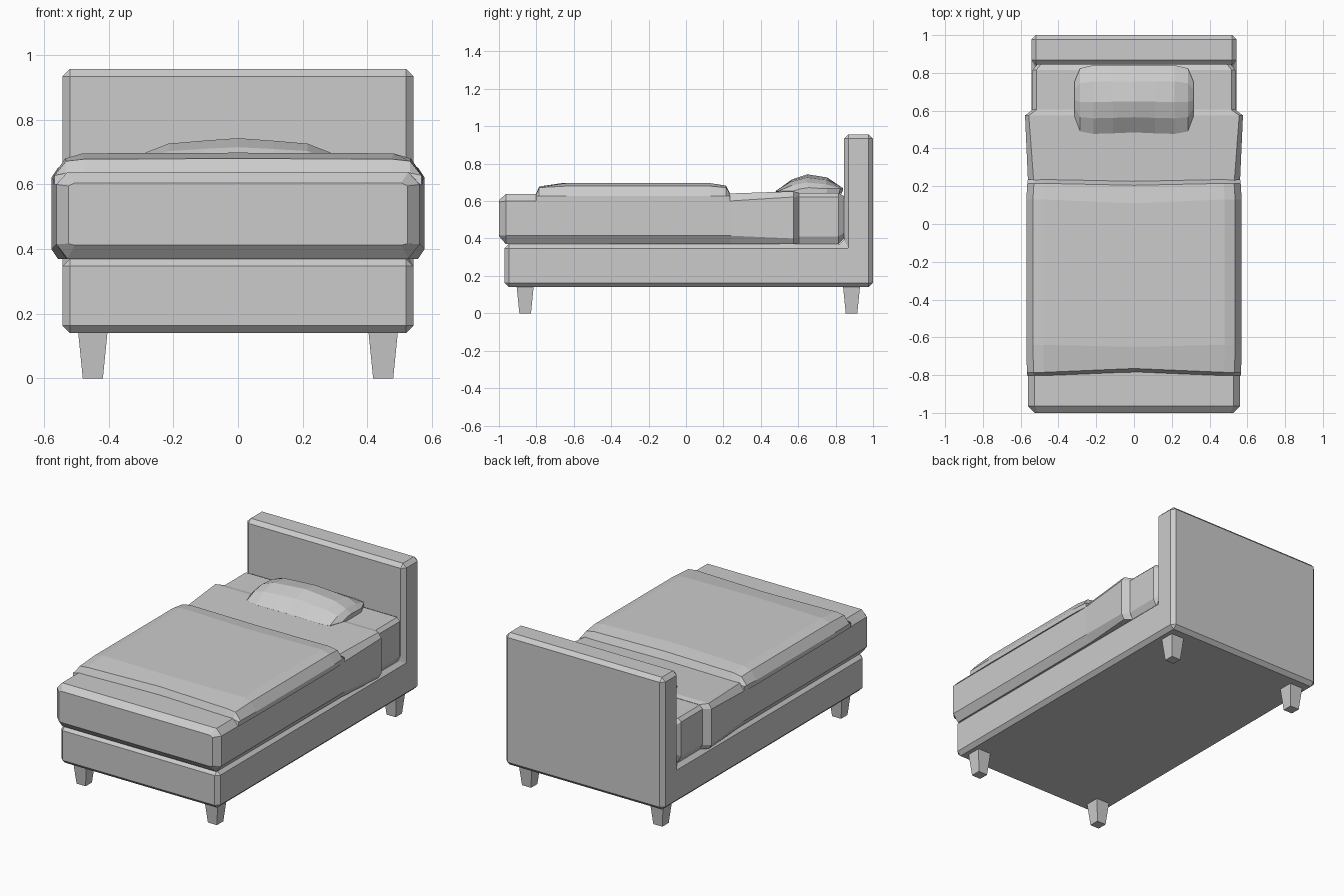
import bpy

if "Cube" in bpy.data.objects:
    bpy.data.objects.remove(bpy.data.objects["Cube"])


def make(name, verts, faces):
    mesh = bpy.data.meshes.new(name)
    mesh.from_pydata(verts, [], faces)
    mesh.update()
    obj = bpy.data.objects.new(name, mesh)
    bpy.context.collection.objects.link(obj)
    return obj


def loft(name, rings):
    """Skin a list of equal-length closed rings and cap both ends."""
    n = len(rings[0])
    verts = [p for ring in rings for p in ring]
    faces = [list(range(n))[::-1], [(len(rings) - 1) * n + i for i in range(n)]]
    for r in range(len(rings) - 1):
        for i in range(n):
            j = (i + 1) % n
            faces.append((r * n + i, r * n + j, (r + 1) * n + j, (r + 1) * n + i))
    obj = make(name, verts, faces)
    bpy.context.view_layer.objects.active = obj
    bpy.ops.object.mode_set(mode='EDIT')
    bpy.ops.mesh.select_all(action='SELECT')
    bpy.ops.mesh.normals_make_consistent(inside=False)
    bpy.ops.object.mode_set(mode='OBJECT')
    return obj


def ring_y(y, half):
    """Mirrored cross-section at y; half is the right side, bottom to top."""
    right = [(x, y, z) for x, z in half]
    return right + [(-x, y, z) for x, z in half[::-1]]


def slab(y, w, z0, z1, side, low, high):
    """Half section of a slab with chamfered lower and upper edges."""
    return ring_y(y, [(w - side, z0), (w, z0 + low), (w, z1 - high), (w - side, z1)])


# Base and headboard: one L-shaped body
profile = [(-0.97, 0.14), (1.0, 0.14), (1.0, 0.957), (0.845, 0.957),
           (0.845, 0.37), (-0.97, 0.37)]
frame = loft("bed_frame", [[(x, y, z) for y, z in profile] for x in (-0.543, 0.543)])
bevel = frame.modifiers.new("Bevel", 'BEVEL')
bevel.width = 0.023
bevel.segments = 1

# Tapered legs
for label, cy in (("front", -0.86), ("back", 0.885)):
    for side, cx in (("left", -0.449), ("right", 0.449)):
        rings = [[(cx + sx * h, cy + sy * h, z)
                  for sx, sy in ((-1, -1), (1, -1), (1, 1), (-1, 1))]
                 for z, h in ((0, 0.031), (0.15, 0.046))]
        loft(f"{label}_{side}_leg", rings)

# Mattress, visible at the head end
loft("mattress", [slab(0.45, 0.537, 0.37, 0.643, 0.02, 0.04, 0.02),
                  slab(0.815, 0.537, 0.37, 0.643, 0.02, 0.04, 0.02),
                  slab(0.85, 0.51, 0.405, 0.625, 0.02, 0.03, 0.02)])

# Sheet wrapped over the mattress, flaring towards the head
loft("sheet", [slab(-1.0, 0.525, 0.412, 0.605, 0.02, 0.005, 0.01),
               slab(-0.963, 0.562, 0.37, 0.638, 0.035, 0.045, 0.038),
               slab(0.24, 0.562, 0.37, 0.641, 0.03, 0.045, 0.04),
               slab(0.575, 0.577, 0.37, 0.652, 0.02, 0.03, 0.03),
               slab(0.605, 0.535, 0.37, 0.645, 0.02, 0.03, 0.02)])


# Blanket: gently domed slab lying over the sheet
def blanket_ring(y, w, edge_z, top_z, bow):
    half = [(w, 0.6), (w, 0.628), (w - 0.035, edge_z), (w - 0.09, top_z)]
    pts = ring_y(y, half)
    pts.insert(4, (0, y + bow, top_z + 0.002))
    return pts


loft("blanket", [blanket_ring(-0.803, 0.567, 0.635, 0.638, 0.02),
                 blanket_ring(-0.785, 0.567, 0.672, 0.678, 0.02),
                 blanket_ring(-0.64, 0.57, 0.68, 0.696, -0.01),
                 blanket_ring(0.13, 0.57, 0.68, 0.696, -0.02),
                 blanket_ring(0.215, 0.565, 0.672, 0.682, -0.01),
                 blanket_ring(0.236, 0.562, 0.635, 0.64, -0.01)])


# Pillow: lofted along x, narrowing towards the ends
def pillow_ring(x, y0, y1, top):
    rise, d = top - 0.65, y1 - y0
    section = [(0.06, 0.64), (0.0, 0.653), (0.22, 0.65 + rise * 0.7),
               (0.45, top), (0.74, 0.65 + rise * 0.82), (0.97, 0.668), (0.95, 0.64)]
    return [(x, y0 + t * d, z) for t, z in section]


stations = [(0.315, 0.57, 0.76, 0.672), (0.285, 0.49, 0.835, 0.699),
            (0.215, 0.477, 0.852, 0.726), (0.11, 0.48, 0.852, 0.735)]
rings = [pillow_ring(-x, *rest) for x, *rest in stations]
rings.append(pillow_ring(0, 0.485, 0.85, 0.743))
rings += [pillow_ring(x, *rest) for x, *rest in stations[::-1]]
loft("pillow", rings)
